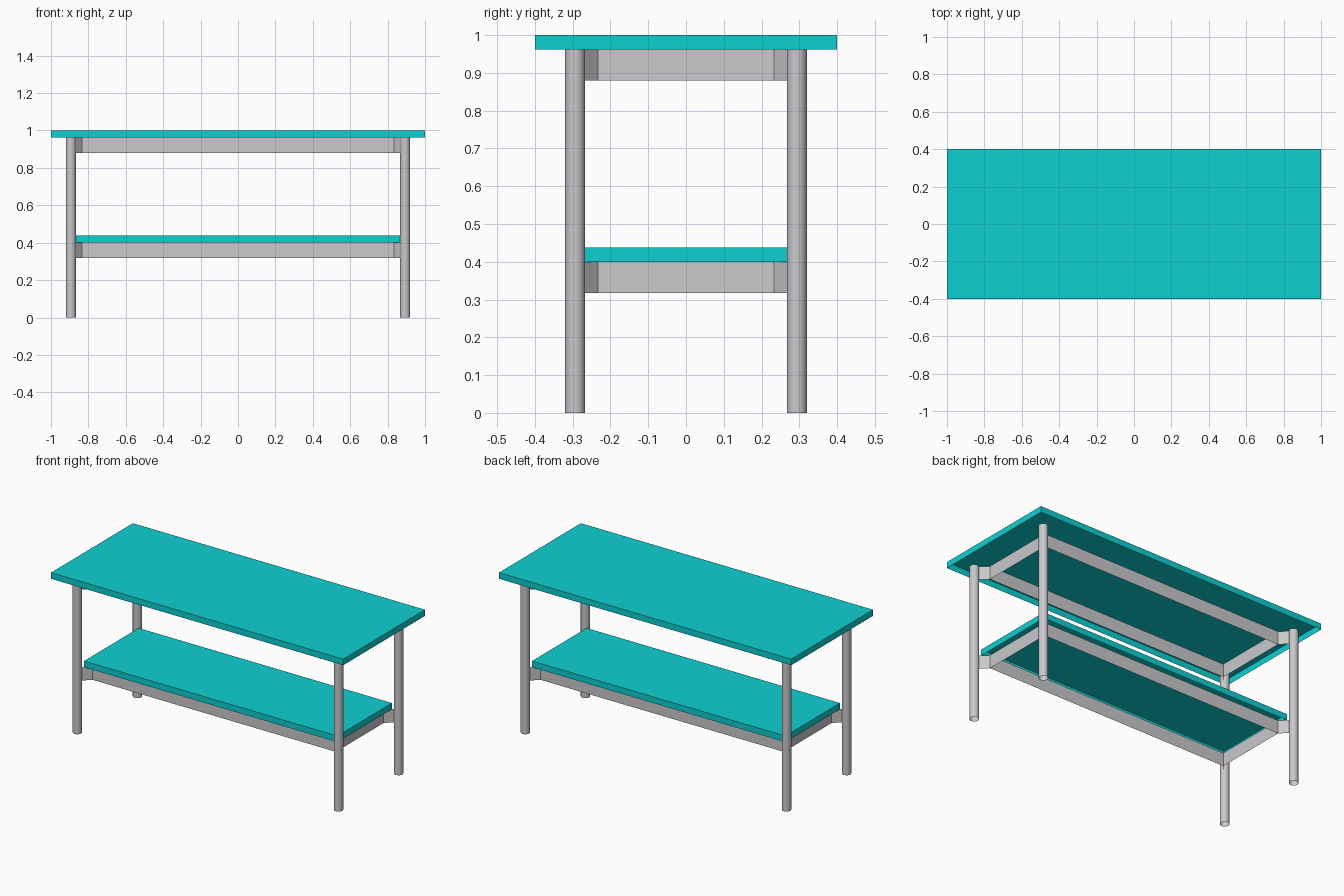
import bpy, bmesh, math

if "Cube" in bpy.data.objects:
    bpy.data.objects.remove(bpy.data.objects["Cube"])

def material(name, rgb):
    m = bpy.data.materials.new(name)
    m.diffuse_color = (*rgb, 1.0)
    m.use_nodes = True
    m.node_tree.nodes["Principled BSDF"].inputs["Base Color"].default_value = m.diffuse_color
    return m

teal = material("teal panel", (0.0045, 0.63, 0.645))
grey = material("grey metal", (0.585, 0.585, 0.61))

def finish(bm, name, mat):
    me = bpy.data.meshes.new(name)
    bm.to_mesh(me)
    bm.free()
    me.materials.append(mat)
    ob = bpy.data.objects.new(name, me)
    bpy.context.collection.objects.link(ob)
    return ob

def wall(bm, a, b, z0, z1):
    """Upright sheet between two plan points."""
    return bm.faces.new([bm.verts.new(p) for p in
                         ((*a, z0), (*b, z0), (*b, z1), (*a, z1))])

def rectangle(hx, hy):
    return [(-hx, -hy), (hx, -hy), (hx, hy), (-hx, hy)]

def panel(name, hx, hy, z0, z1):
    """Folded sheet tray: flat top with a turned-down rim, open underneath."""
    bm = bmesh.new()
    pts = rectangle(hx, hy)
    for i in range(4):
        wall(bm, pts[i], pts[(i + 1) % 4], z0, z1)
    bm.faces.new([bm.verts.new((x, y, z1)) for x, y in pts])
    bmesh.ops.remove_doubles(bm, verts=bm.verts, dist=1e-5)
    finish(bm, name, teal)

LEG_X, LEG_Y, LEG_R = 0.8935, 0.2935, 0.0265
RAIL_X, RAIL_Y = 0.833, 0.233
TOP_Z, SHELF_Z, RIM, RAIL_H = 1.0, 0.438, 0.038, 0.082

def frame(name, z1):
    """Rectangular rail band with a diagonal tie to each leg."""
    bm = bmesh.new()
    z0 = z1 - RAIL_H
    pts = rectangle(RAIL_X, RAIL_Y)
    reach = LEG_X - RAIL_X - LEG_R * 0.7
    for i, (x, y) in enumerate(pts):
        wall(bm, (x, y), pts[(i + 1) % 4], z0, z1)
        end = (x + math.copysign(reach, x), y + math.copysign(reach, y))
        wall(bm, (x, y), end, z0, z1)
    finish(bm, name, grey)

# Table top and lower shelf, each with its rail frame
panel("table_top", 1.0, 0.4, TOP_Z - RIM, TOP_Z)
panel("lower_shelf", 0.867, 0.267, SHELF_Z - RIM, SHELF_Z)
frame("top_rails", TOP_Z - RIM)
frame("shelf_rails", SHELF_Z - RIM)

# Four open tube legs
leg_h = TOP_Z - RIM
for x, y in rectangle(LEG_X, LEG_Y):
    bm = bmesh.new()
    bmesh.ops.create_cone(bm, cap_ends=False, segments=32,
                          radius1=LEG_R, radius2=LEG_R, depth=leg_h)
    for f in bm.faces:
        f.smooth = True
    name = ("front" if y < 0 else "back") + ("_left" if x < 0 else "_right") + "_leg"
    leg = finish(bm, name, grey)
    leg.location = (x, y, leg_h / 2)
